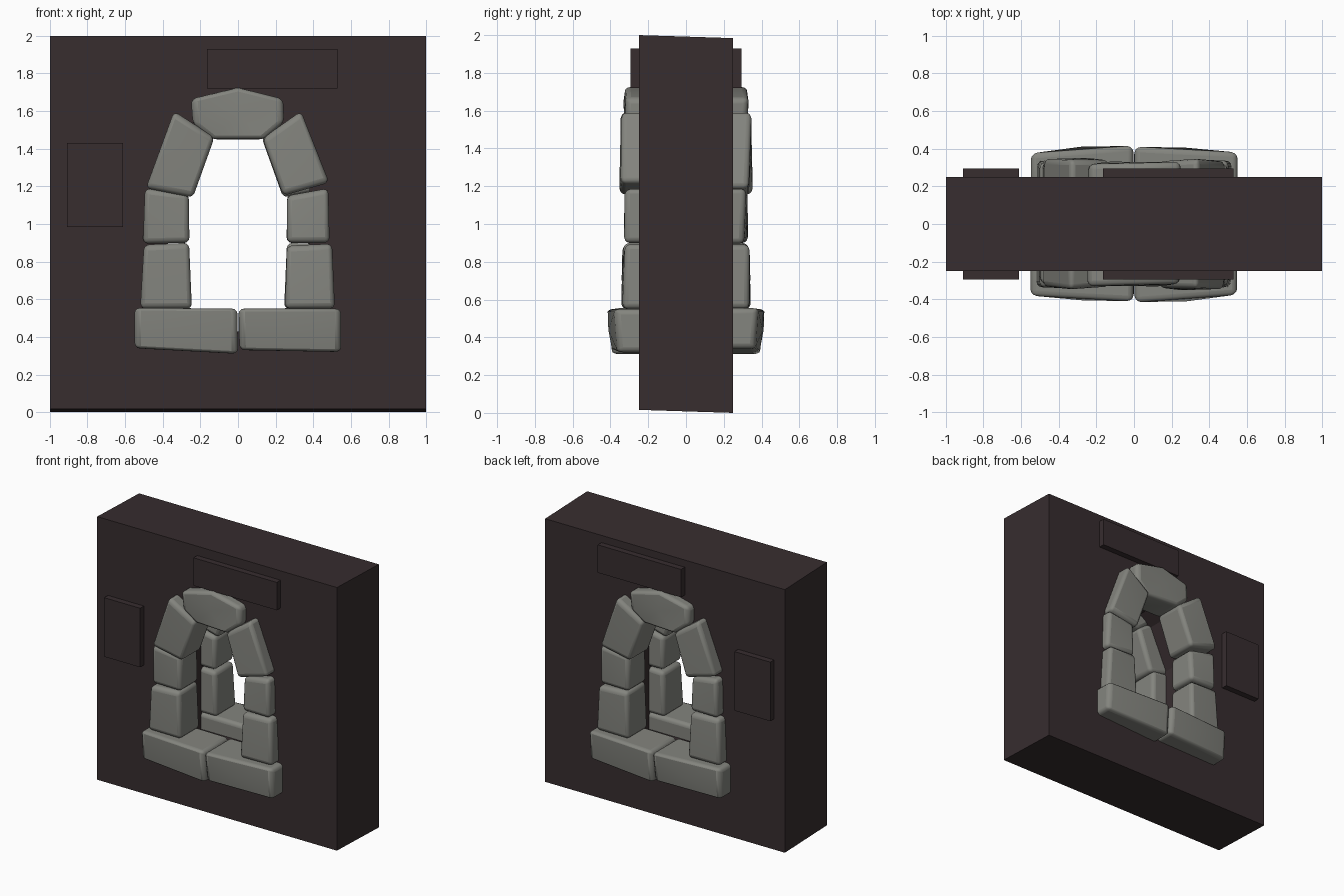
import bpy, bmesh, math, random

if "Cube" in bpy.data.objects:
    bpy.data.objects.remove(bpy.data.objects["Cube"])

random.seed(4)


def material(name, rgb):
    m = bpy.data.materials.new(name)
    m.diffuse_color = (*rgb, 1)
    m.use_nodes = True
    m.node_tree.nodes["Principled BSDF"].inputs["Base Color"].default_value = m.diffuse_color
    return m


WALL = material("dark plaster", (0.038, 0.026, 0.028))
STONE = material("grey stone", (0.23, 0.233, 0.21))


def finish(name, bm, mat):
    bmesh.ops.recalc_face_normals(bm, faces=bm.faces)
    me = bpy.data.meshes.new(name)
    bm.to_mesh(me)
    bm.free()
    ob = bpy.data.objects.new(name, me)
    bpy.context.collection.objects.link(ob)
    me.materials.append(mat)
    return ob


def prism(outline, fronts, y_back):
    """Outline in x,z; one front depth per corner; returns bmesh and front face."""
    bm = bmesh.new()
    f = [bm.verts.new((x, y, z)) for (x, z), y in zip(outline, fronts)]
    b = [bm.verts.new((x, y_back, z)) for x, z in outline]
    front = bm.faces.new(f)
    bm.faces.new(b[::-1])
    n = len(f)
    for i in range(n):
        j = (i + 1) % n
        bm.faces.new((f[j], f[i], b[i], b[j]))
    return bm, front


def box(name, x0, x1, y, z0, z1, mat):
    bm, _ = prism([(x0, z0), (x1, z0), (x1, z1), (x0, z1)], [-y] * 4, y)
    return finish(name, bm, mat)


# Wall slab, its top and bottom falling slightly towards the back
wall = box("wall", -1, 1, 0.25, 0.008, 1.992, WALL)
for v in wall.data.vertices:
    v.co.z -= 0.032 * v.co.y

# Window opening, hidden behind the stone surround
right = [(0.38, 0.43), (0.38, 1.19), (0.24, 1.5), (0.14, 1.57)]
hole = right + [(-x, z) for x, z in reversed(right)]
bm, _ = prism(hole, [-1] * len(hole), 1)
cutter = finish("opening_cutter", bm, WALL)
cutter.hide_render = True
cutter.hide_set(True)
cut = wall.modifiers.new("opening", 'BOOLEAN')
cut.object = cutter
cut.solver = 'EXACT'

# Raised plaster patches, showing on both faces
box("upper_patch", -0.165, 0.53, 0.295, 1.72, 1.93, WALL)
box("side_patch", -0.91, -0.61, 0.295, 0.985, 1.43, WALL)

# Stones: name, outline (x, z), front depth per corner (or one for all)
stones = [
    ("left_sill", [(-.55, .34), (0, .31), (-.003, .55), (-.55, .555)], [-.365, -.39, -.41, -.38]),
    ("right_sill", [(.008, .33), (.548, .32), (.548, .55), (.003, .55)], [-.39, -.36, -.375, -.415]),
    ("left_lower_jamb", [(-.52, .55), (-.245, .55), (-.26, .9), (-.5, .89)], -.34),
    ("right_lower_jamb", [(.25, .55), (.515, .55), (.5, .895), (.26, .885)], -.345),
    ("left_upper_jamb", [(-.505, .895), (-.258, .9), (-.262, 1.16), (-.495, 1.19)], -.325),
    ("right_upper_jamb", [(.26, .9), (.487, .9), (.48, 1.19), (.26, 1.15)], -.33),
    ("left_arch", [(-.49, 1.19), (-.24, 1.14), (-.125, 1.46), (-.34, 1.6)], -.352),
    ("right_arch", [(.24, 1.15), (.485, 1.22), (.335, 1.6), (.13, 1.455)], -.36),
    ("keystone", [(-.14, 1.45), (.14, 1.45), (.245, 1.54), (.24, 1.665),
                  (0, 1.725), (-.25, 1.665), (-.24, 1.53)], -.335),
]


def stone(name, outline, depth):
    if not isinstance(depth, list):
        depth = [depth + random.uniform(0, 0.025) for _ in outline]
    bm, front = prism(outline, depth, -0.1)
    # gently swollen front
    p = bmesh.ops.poke(bm, faces=[front])["verts"][0]
    p.co.y = min(p.co.y - 0.006, min(depth) + 0.004)
    ob = finish(name, bm, STONE)
    bev = ob.modifiers.new("worn_edges", 'BEVEL')
    bev.width = 0.028
    bev.segments = 3
    bev.limit_method = 'ANGLE'
    bev.angle_limit = math.radians(35)
    bpy.ops.object.select_all(action='DESELECT')
    ob.select_set(True)
    bpy.context.view_layer.objects.active = ob
    bpy.ops.object.shade_smooth_by_angle(angle=math.radians(40))
    return ob


# Front surround, and the same surround turned half round for the back
for name, outline, depth in stones:
    front = stone("front_" + name, outline, depth)
    back = front.copy()
    back.name = "back_" + name
    back.rotation_euler.z = math.pi
    bpy.context.collection.objects.link(back)
